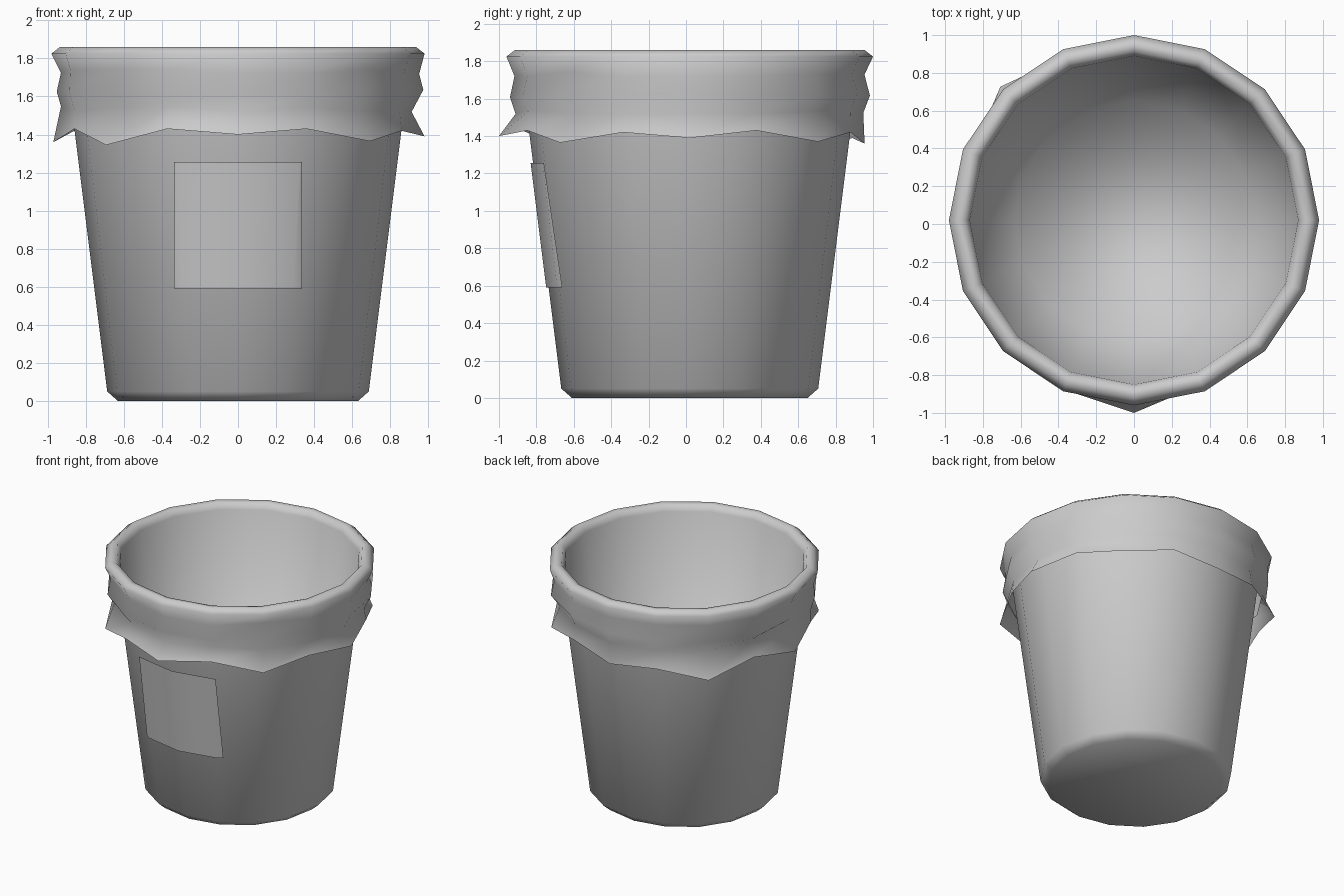
import bpy, math, random

if "Cube" in bpy.data.objects:
    bpy.data.objects.remove(bpy.data.objects["Cube"])

random.seed(4)
N = 16          # sides of the bin
CY = 0.02       # y of the bin axis
STEP = 2 * math.pi / N


def add_object(name, verts, faces):
    me = bpy.data.meshes.new(name)
    me.from_pydata(verts, [], faces)
    me.update()
    for p in me.polygons:
        p.use_smooth = True
    ob = bpy.data.objects.new(name, me)
    bpy.context.collection.objects.link(ob)
    return ob


def ring_mesh(name, rings, cap_first=False, cap_last=False):
    """Skin a list of rings, each a list of N (radius, z) pairs."""
    verts, faces = [], []
    for ring in rings:
        for k, (r, z) in enumerate(ring):
            a = STEP * k
            verts.append((r * math.cos(a), CY + r * math.sin(a), z))
    for j in range(len(rings) - 1):
        for k in range(N):
            n = (k + 1) % N
            faces.append((j * N + k, j * N + n, (j + 1) * N + n, (j + 1) * N + k))
    if cap_first:
        faces.append(tuple(reversed(range(N))))
    if cap_last:
        faces.append(tuple(range((len(rings) - 1) * N, len(rings) * N)))
    return add_object(name, verts, faces)


def flat(r, z):
    return [(r, z)] * N


def crumple(r, z, dr, dz):
    return [(r + random.uniform(-dr, dr), z + random.uniform(-dz, dz)) for _ in range(N)]


def wall_radius(z):
    return 0.687 + (z - 0.05) * 0.125


# Tapered bin wall with a chamfered base
ring_mesh("bin_body",
          [flat(0.63, 0), flat(0.687, 0.05), flat(wall_radius(1.8), 1.8)],
          cap_first=True)

# Bag liner: ragged hem, crumpled skirt, rolled lip, then inside down to the floor
hem_z = [1.39, 1.43, 1.37, 1.42, 1.36, 1.39, 1.33, 1.42,
         1.36, 1.43, 1.345, 1.43, 1.40, 1.43, 1.365, 1.42]
hem_r = [0.98, 0.93, 0.97, 0.93, 0.935, 0.94, 1.00, 0.93,
         0.97, 0.93, 0.98, 0.97, 1.02, 0.94, 0.98, 0.93]
skirt = [list(zip(hem_r, hem_z)),
         crumple(0.92, 1.535, 0.015, 0.02),
         crumple(0.963, 1.62, 0.012, 0.02),
         crumple(0.942, 1.73, 0.012, 0.015)]
lip = [flat(0.98, 1.825), flat(0.935, 1.86), flat(0.895, 1.855), flat(0.87, 1.81)]
inside = [flat(0.635, 0.04)]
ring_mesh("bag_liner", skirt + lip + inside, cap_last=True)


# Label patch wrapped on the four front facets, just off the wall
def label_row(z, half=0.335):
    r = wall_radius(z) + 0.013
    pts = [(r * math.sin(STEP * i / 2), r * math.cos(STEP * i / 2)) for i in (0, 2, 4)]
    mid = ((pts[0][0] + pts[1][0]) / 2, (pts[0][1] + pts[1][1]) / 2)
    t = (half - pts[1][0]) / (pts[2][0] - pts[1][0])
    edge = (half, pts[1][1] + t * (pts[2][1] - pts[1][1]))
    right = [mid, pts[1], edge]
    row = [(-x, d) for x, d in reversed(right)] + [pts[0]] + right
    return [(x, CY - d, z) for x, d in row]


label_verts = label_row(0.59) + label_row(1.255)
add_object("label", label_verts, [(i, i + 1, i + 8, i + 7) for i in range(6)])
